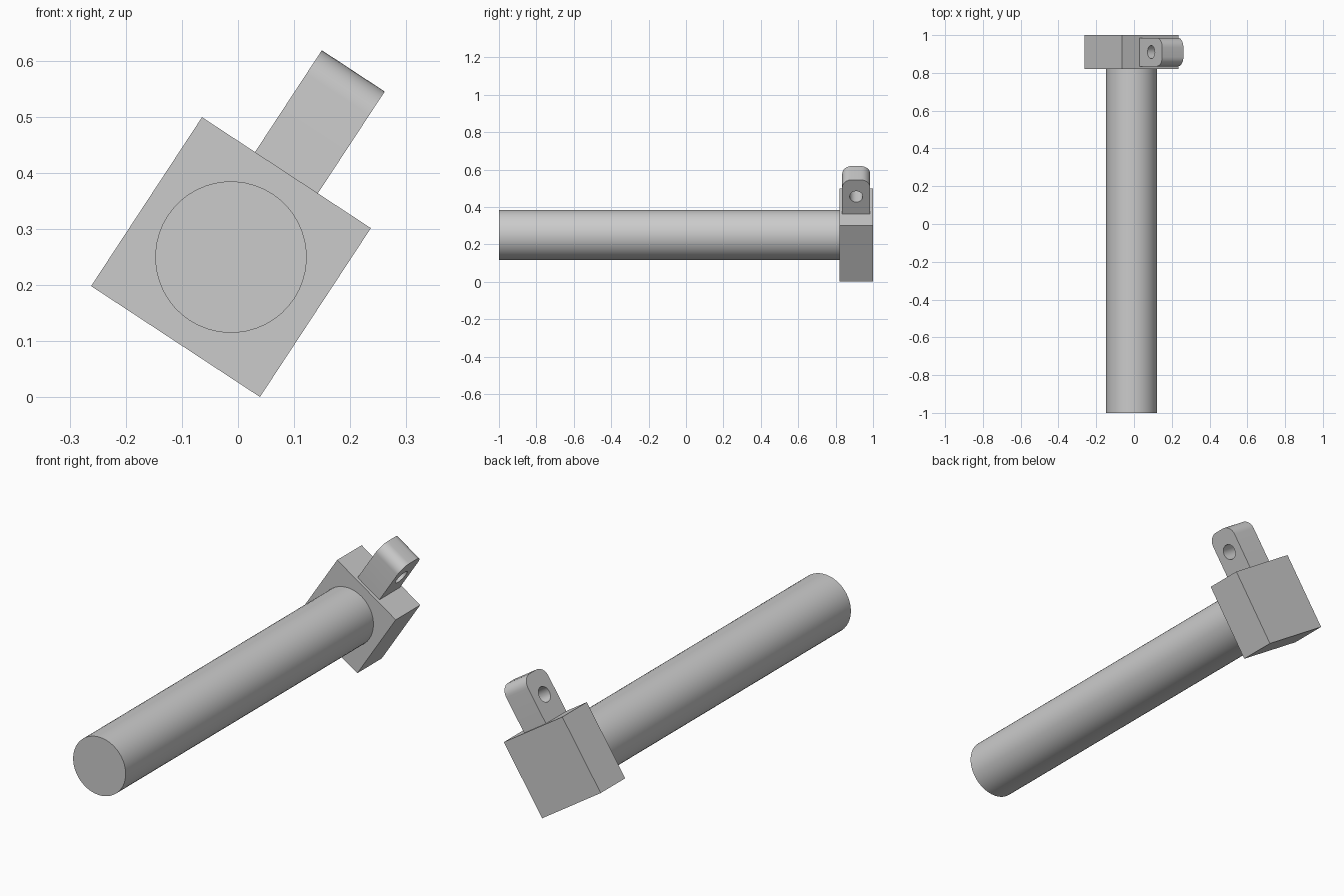
import bpy
import bmesh
from math import radians, pi
from mathutils import Matrix

default = bpy.data.objects.get("Cube")
if default:
    bpy.data.objects.remove(default, do_unlink=True)

CX, CZ = -0.0125, 0.25       # shaft axis
HEAD_Y, LUG_Y = 0.91, 0.91   # centres along the shaft
TILT = Matrix.Translation((CX, 0, CZ)) @ Matrix.Rotation(radians(33.3), 4, 'Y')

grey = bpy.data.materials.new("grey_metal")
grey.use_nodes = True
colour = (0.6, 0.6, 0.6, 1)
grey.diffuse_color = colour
grey.node_tree.nodes["Principled BSDF"].inputs["Base Color"].default_value = colour


def add_object(name, bm):
    """Tilt the mesh about the shaft axis and link it as a named part."""
    bm.transform(TILT)
    mesh = bpy.data.meshes.new(name)
    bm.to_mesh(mesh)
    bm.free()
    mesh.materials.append(grey)
    obj = bpy.data.objects.new(name, mesh)
    bpy.context.collection.objects.link(obj)
    return obj


def box(size, centre):
    bm = bmesh.new()
    bmesh.ops.create_cube(bm, size=1, matrix=Matrix.Translation(centre) @ Matrix.Diagonal((*size, 1)))
    return bm


def cylinder(radius, depth, centre, axis, sides):
    bm = bmesh.new()
    turn = Matrix.Rotation(pi / 2, 4, axis)
    bmesh.ops.create_cone(bm, cap_ends=True, segments=sides, radius1=radius, radius2=radius,
                          depth=depth, matrix=Matrix.Translation(centre) @ turn)
    return bm


def smooth(obj):
    bpy.ops.object.select_all(action='DESELECT')
    obj.select_set(True)
    bpy.context.view_layer.objects.active = obj
    bpy.ops.object.shade_smooth_by_angle(angle=radians(30))


# Square head
add_object("square_head", box((0.36, 0.18, 0.36), (0, HEAD_Y, 0)))

# Round shaft, slightly seated in the head
smooth(add_object("shaft", cylinder(0.135, 1.83, (0, -0.085, 0), 'X', 48)))

# Lug with rounded outer corners
bm = box((0.134, 0.15, 0.227), (0, LUG_Y, 0.2835))
top_edges = [e for e in bm.edges
             if all(v.co.z > 0.3 for v in e.verts)
             and abs(e.verts[0].co.y - e.verts[1].co.y) < 0.001]
bmesh.ops.bevel(bm, geom=top_edges, offset=0.05, offset_type='OFFSET',
                segments=8, profile=0.5, affect='EDGES')
lug = add_object("lug", bm)

# Pin hole through the lug
cutter = add_object("pin_hole_cutter", cylinder(0.035, 0.3, (0, LUG_Y, 0.29), 'Y', 32))
cutter.hide_render = True
cut = lug.modifiers.new("pin_hole", 'BOOLEAN')
cut.operation = 'DIFFERENCE'
cut.solver = 'EXACT'
cut.object = cutter
bpy.context.view_layer.objects.active = lug
bpy.ops.object.modifier_apply(modifier=cut.name)
bpy.data.objects.remove(cutter, do_unlink=True)
smooth(lug)
